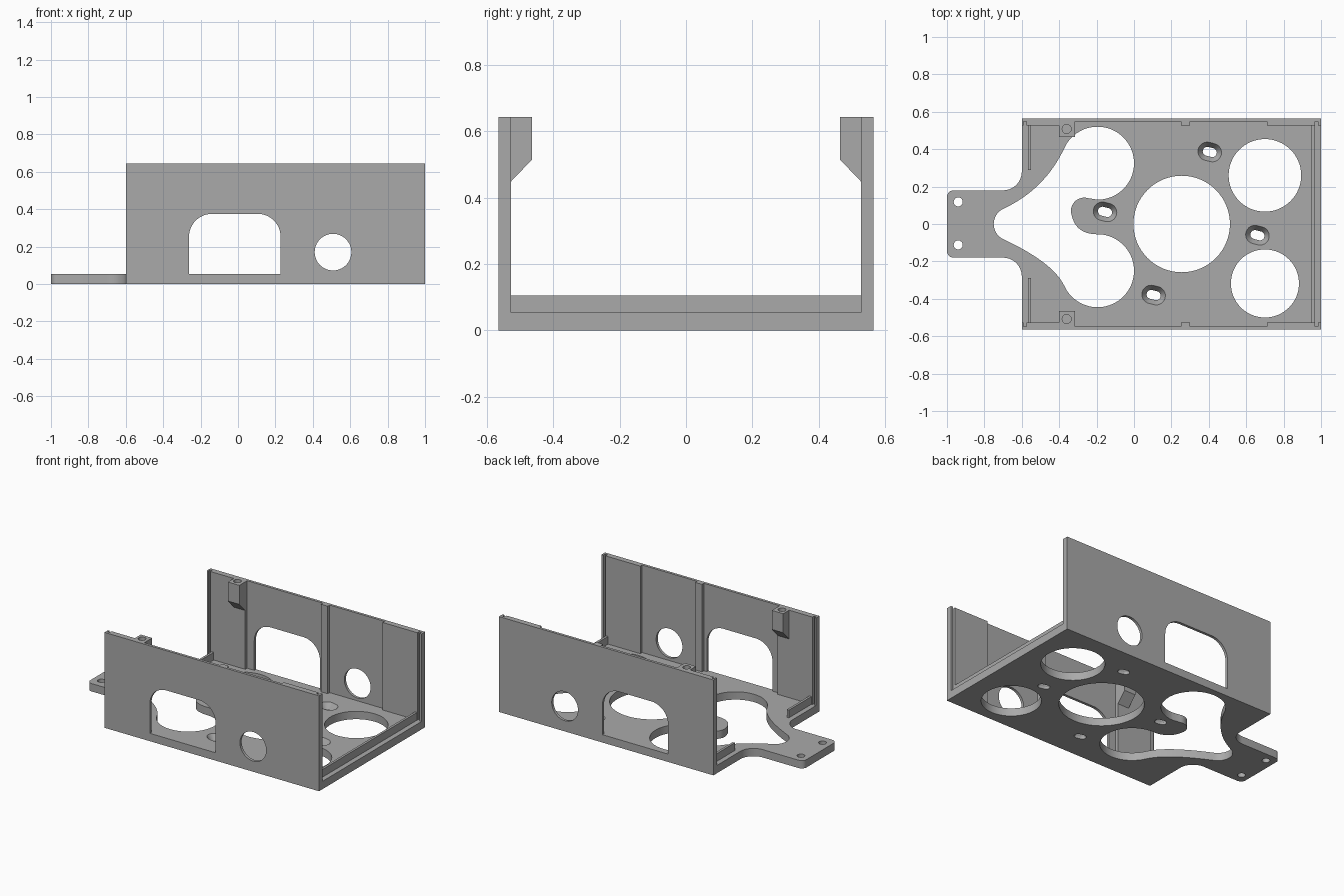
import bpy, bmesh
from math import sin, cos, radians

cube = bpy.data.objects.get("Cube")
if cube:
    bpy.data.objects.remove(cube, do_unlink=True)

grey = bpy.data.materials.new("plain grey")
grey.use_nodes = True
grey.diffuse_color = (0.4, 0.4, 0.4, 1)
grey.node_tree.nodes["Principled BSDF"].inputs["Base Color"].default_value = (0.4, 0.4, 0.4, 1)

FLOOR, TOP, OUT = 0.053, 0.643, 0.565


def arc(cx, cy, r, a0, a1, n=24):
    angles = [radians(a0 + (a1 - a0) * i / n) for i in range(n + 1)]
    return [(cx + r * cos(a), cy + r * sin(a)) for a in angles]


def circle(cx, cy, r, n=64):
    return arc(cx, cy, r, 0, 360, n)[:-1]


def bezier(p, c, q, n=16):
    # inner points of a quadratic curve
    ts = [i / n for i in range(1, n)]
    return [tuple((1 - t) ** 2 * a + 2 * t * (1 - t) * b + t * t * d
                  for a, b, d in zip(p, c, q)) for t in ts]


def loft(name, rings):
    bm = bmesh.new()
    loops = [[bm.verts.new(p) for p in ring] for ring in rings]
    n = len(loops[0])
    bm.faces.new(loops[0])
    bm.faces.new(loops[-1])
    for a, b in zip(loops, loops[1:]):
        for i in range(n):
            j = (i + 1) % n
            bm.faces.new((a[i], a[j], b[j], b[i]))
    bmesh.ops.recalc_face_normals(bm, faces=bm.faces)
    mesh = bpy.data.meshes.new(name)
    bm.to_mesh(mesh)
    bm.free()
    mesh.materials.append(grey)
    ob = bpy.data.objects.new(name, mesh)
    bpy.context.collection.objects.link(ob)
    return ob


def prism(name, pts, lo, hi, axis="z"):
    place = {"x": lambda p, h: (h, p[0], p[1]),
             "y": lambda p, h: (p[0], h, p[1]),
             "z": lambda p, h: (p[0], p[1], h)}[axis]
    return loft(name, [[place(p, h) for p in pts] for h in (lo, hi)])


def box(name, x0, x1, y0, y1, z0, z1):
    return prism(name, [(x0, y0), (x1, y0), (x1, y1), (x0, y1)], z0, z1)


def activate(ob):
    bpy.ops.object.select_all(action="DESELECT")
    ob.select_set(True)
    bpy.context.view_layer.objects.active = ob


def combine(ob, other, operation="DIFFERENCE"):
    mod = ob.modifiers.new("cut", "BOOLEAN")
    mod.operation, mod.solver, mod.object = operation, "EXACT", other
    other.hide_render = True
    activate(ob)
    bpy.ops.object.modifier_apply(modifier=mod.name)
    bpy.data.objects.remove(other, do_unlink=True)


def smooth(ob):
    activate(ob)
    bpy.ops.object.shade_smooth_by_angle(angle=radians(25))


# Floor plate with a filleted tongue
half = [(1, OUT), (-0.6, OUT)] + arc(-0.7, 0.28, 0.1, 0, -90) + arc(-0.965, 0.145, 0.035, 90, 180, 8)
floor = prism("floor_plate", half + [(x, -y) for x, y in reversed(half)], 0, FLOOR)

# Round floor openings and tongue screw holes
for x, y, r in [(0.255, 0, 0.258), (0.7, 0.26, 0.194), (0.7, -0.318, 0.182),
                (-0.94, 0.118, 0.024), (-0.94, -0.112, 0.024)]:
    combine(floor, prism("hole_cutter", circle(x, y, r), -0.1, 0.2))

# Large freeform opening: two lobes, a peninsula between them and a rounded nose
upper = arc(-0.195, 0.325, 0.195, 155, -90, 56)
tip = arc(-0.266, 0.07, 0.071, 75, 200)
lower = arc(-0.195, -0.25, 0.195, 90, -155, 56)
nose = arc(-0.66, 0, 0.09, -115, -245)
opening = (upper + tip + bezier(tip[-1], (-0.31, -0.055), lower[0])
           + lower + bezier(lower[-1], (-0.43, -0.207), nose[0])
           + nose + bezier(nose[-1], (-0.475, 0.186), upper[0]))
combine(floor, prism("opening_cutter", opening, -0.1, 0.2))


# Countersunk slots
def slot(cx, cy, length, r):
    tilt = -14
    dx, dy = length * cos(radians(tilt)), length * sin(radians(tilt))
    return (arc(cx + dx, cy + dy, r, tilt - 90, tilt + 90, 16)
            + arc(cx - dx, cy - dy, r, tilt + 90, tilt + 270, 16))


for x, y in [(0.405, 0.385), (-0.155, 0.065), (0.66, -0.06), (0.105, -0.38)]:
    levels = [(-0.1, 0.024), (0.016, 0.024), (0.054, 0.05)]
    combine(floor, loft("slot_cutter", [[(px, py, z) for px, py in slot(x, y, 0.014, r)]
                                        for z, r in levels]))
smooth(floor)

# Side walls: thin panel with thicker ends, a rib and panel grooves
THICK, THIN = 0.527, 0.547
plan = [(-0.6, OUT), (1, OUT), (1, THICK)]
for hi, lo in [(0.985, 0.968), (0.71, 0.3), (0.25, -0.315), (-0.575, -0.59)]:
    plan += [(hi, THICK), (hi, THIN), (lo, THIN), (lo, THICK)]
plan.append((-0.6, THICK))
window = ([(-0.262, 0), (0.228, 0)] + arc(0.105, 0.252, 0.123, 0, 90, 12)
          + arc(-0.139, 0.252, 0.123, 90, 180, 12))

for side, s in (("left", 1), ("right", -1)):
    side = "back" if s > 0 else "front"
    wall = prism(side + "_wall", [(x, s * y) for x, y in plan], FLOOR, TOP)
    # Screw boss with sloped underside
    boss = [(0.535, TOP), (0.464, TOP), (0.464, 0.515), (0.535, 0.441)]
    combine(wall, prism("boss", [(s * y, z) for y, z in boss], -0.4, -0.315, "x"), "UNION")
    combine(wall, prism("boss_cutter", circle(-0.36, s * 0.508, 0.024, 32), 0.53, 0.8))
    for cut in (window, circle(0.508, 0.17, 0.098)):
        combine(wall, prism("wall_cutter", cut, s * 0.4, s * 0.7, "y"))
    smooth(wall)
    # Short floor ridge beside the tongue
    box(side + "_short_ridge", -0.566, -0.55, *sorted((s * 0.288, s * THICK)), FLOOR, 0.105)

# Full width ridge at the open end
box("end_ridge", 0.95, 0.966, -THICK, THICK, FLOOR, 0.105)
